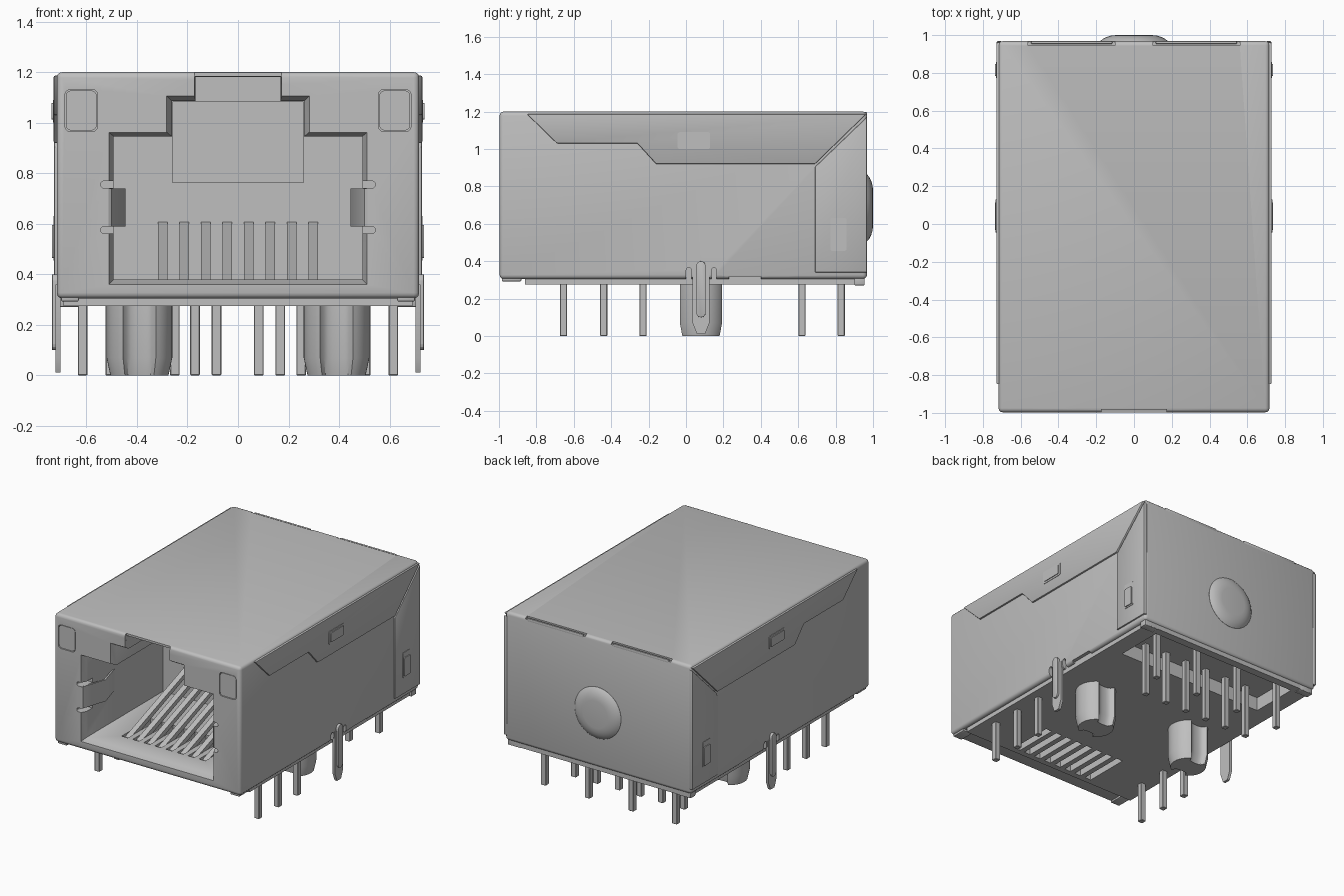
import bpy, bmesh, math
from mathutils import Vector

cube = bpy.data.objects.get("Cube")
if cube:
    bpy.data.objects.remove(cube, do_unlink=True)

grey = bpy.data.materials.new("light grey metal")
grey.use_nodes = True
COLOUR = (0.52, 0.52, 0.52, 1)
grey.diffuse_color = COLOUR
grey.node_tree.nodes["Principled BSDF"].inputs["Base Color"].default_value = COLOUR


def finish(name, bm, bevel=0, segments=2):
    bmesh.ops.recalc_face_normals(bm, faces=bm.faces)
    if bevel:
        bmesh.ops.bevel(bm, geom=bm.edges[:], offset=bevel, segments=segments,
                        profile=0.5, affect='EDGES', clamp_overlap=True)
    mesh = bpy.data.meshes.new(name)
    bm.to_mesh(mesh)
    bm.free()
    mesh.materials.append(grey)
    ob = bpy.data.objects.new(name, mesh)
    bpy.context.collection.objects.link(ob)
    return ob


def loft(name, rings, bevel=0, segments=2):
    """Closed solid through rings that have equal numbers of points."""
    bm = bmesh.new()
    rows = [[bm.verts.new(p) for p in r] for r in rings]
    n = len(rows[0])
    for a, b in zip(rows, rows[1:]):
        for i in range(n):
            bm.faces.new((a[i], a[(i + 1) % n], b[(i + 1) % n], b[i]))
    bm.faces.new(rows[0][::-1])
    bm.faces.new(rows[-1])
    return finish(name, bm, bevel, segments)


def box(name, x, y, z, bevel=0, segments=2):
    ring = [(x[0], y[0]), (x[1], y[0]), (x[1], y[1]), (x[0], y[1])]
    return loft(name, [[(a, b, h) for a, b in ring] for h in z], bevel, segments)


def side_prism(name, outline, x0, x1, bevel=0):
    """Outline in y, z pushed through x."""
    return loft(name, [[(x, y, z) for y, z in outline] for x in (x0, x1)], bevel)


def front_prism(name, outline, y0, y1):
    """Outline in x, z pushed through y."""
    return loft(name, [[(x, y, z) for x, z in outline] for y in (y0, y1)])


def rounded(cx, cz, w, h, r):
    pts = []
    for k, (sx, sz) in enumerate([(1, 1), (-1, 1), (-1, -1), (1, -1)]):
        for j in range(4):
            a = math.pi / 2 * (k + j / 3)
            pts.append((cx + sx * (w / 2 - r) + r * math.cos(a),
                        cz + sz * (h / 2 - r) + r * math.sin(a)))
    return pts


def cut(ob, cutter, keep=False):
    mod = ob.modifiers.new("cut", 'BOOLEAN')
    mod.operation, mod.solver, mod.object = 'DIFFERENCE', 'EXACT', cutter
    bpy.context.view_layer.update()
    dg = bpy.context.evaluated_depsgraph_get()
    mesh = bpy.data.meshes.new_from_object(ob.evaluated_get(dg))
    ob.modifiers.clear()
    ob.data = mesh
    cutter.hide_render = True
    if not keep:
        bpy.data.objects.remove(cutter, do_unlink=True)


# Metal shell and the plastic base below it
shell = box("shell", (-0.717, 0.717), (-0.997, 0.968), (0.305, 1.2), 0.022, 3)
base = box("housing_base", (-0.69, 0.69), (-0.86, 0.955), (0.275, 0.345))


# Stepped plug opening with a chamfered lip
def opening(w, low, shoulder, w2, mid, w3, top):
    half = [(w, low), (w, shoulder), (w2, shoulder), (w2, mid), (w3, mid), (w3, top)]
    return half + [(-x, z) for x, z in reversed(half)]


outer = opening(0.51, 0.36, 0.962, 0.282, 1.105, 0.172, 1.185)
inner = opening(0.492, 0.38, 0.945, 0.262, 1.085, 0.168, 1.18)
cut(shell, loft("cavity_cutter", [[(x, y, z) for x, z in o] for y, o in
                                 ((-1.1, outer), (-0.995, outer), (-0.965, inner), (-0.12, inner))]))
cut(shell, box("front_lip_cutter", (-0.172, 0.172), (-1.1, -0.983), (1.15, 1.3)))

# Contact slots through the floor
XS = [-0.298 + i * 0.0852 for i in range(8)]
for x in XS:
    c = box("slot_cutter", (x - 0.024, x + 0.024), (-0.82, -0.5), (0.2, 0.5))
    cut(shell, c, keep=True)
    cut(base, c)

# Pin recess in the underside
c = box("recess_cutter", (-0.57, 0.57), (0.56, 0.9), (0.2, 0.37))
cut(shell, c, keep=True)
cut(base, c)

for s in (-1, 1):
    # Light windows: cut in the front with a panel just below the surface
    cut(shell, front_prism("window_cutter", rounded(s * 0.62, 1.048, 0.13, 0.166, 0.022), -1.1, -0.985))
    front_prism("light_window", rounded(s * 0.62, 1.048, 0.122, 0.158, 0.02), -0.994, -0.98)
    # Rear top slots
    cut(shell, box("top_slot_cutter", sorted((s * 0.1, s * 0.56)), (0.945, 0.99), (1.186, 1.3)))
    box("rear_fold_bar", sorted((s * 0.115, s * 0.545)), (0.953, 0.968), (1.17, 1.197), 0.005)
    # Relief notches at the spring and ground tab
    for z in (0.575, 0.755):
        cut(shell, front_prism("ear_cutter", rounded(s * 0.51, z, 0.066, 0.028, 0.012), -1.1, -0.9))
    for y in (0.015, 0.15):
        cut(shell, side_prism("notch_cutter", rounded(y, 0.31, 0.028, 0.11, 0.013), s * 0.69, s * 0.8))
    cut(shell, box("foot_cutter", sorted((s * 0.68, s * 0.8)), (0.23, 0.4), (0.2, 0.317)))

# Back wall block above the contacts
box("latch_stop", (-0.26, 0.26), (-0.19, -0.1), (0.762, 1.084))

# Sloping spring contacts with foot bends
for x in XS:
    side_prism("contact", [(-0.81, 0.335), (-0.79, 0.365), (-0.1, 0.615), (-0.1, 0.585), (-0.77, 0.335)],
               x - 0.019, x + 0.019)

# Side plates, springs and tabs on both sides
COVER = [(-0.85, 1.186), (-0.69, 1.03), (-0.26, 1.03), (-0.16, 0.92), (0.69, 0.92), (0.963, 1.186)]
FLAP = [(0.69, 0.34), (0.968, 0.34), (0.968, 1.172), (0.69, 0.905)]
for s in (-1, 1):
    side_prism("cover_side", COVER, s * 0.70, s * 0.729, 0.006)
    side_prism("rear_flap", FLAP, s * 0.70, s * 0.727, 0.006)
    side_prism("cover_latch", rounded(0.042, 1.045, 0.175, 0.09, 0.012), s * 0.71, s * 0.732)
    side_prism("cover_latch_face", rounded(0.042, 1.045, 0.145, 0.065, 0.008), s * 0.71, s * 0.737)
    side_prism("flap_window", rounded(0.815, 0.543, 0.085, 0.175, 0.008), s * 0.71, s * 0.730)
    side_prism("flap_latch", rounded(0.815, 0.53, 0.065, 0.13, 0.006), s * 0.71, s * 0.736)

    # Grounding spring folded into the opening
    path = [(0.512, -0.998), (0.50, -0.99), (0.445, -0.82), (0.49, -0.66), (0.50, -0.66), (0.458, -0.82)]
    loft("side_spring", [[(s * x, y, z) for x, y in path] for z in (0.59, 0.74)])

    # Board-lock tab with a raised rib
    side_prism("ground_tab", [(0.035, 0.36), (0.035, 0.07), (0.058, 0.012), (0.102, 0.012),
                              (0.125, 0.07), (0.125, 0.36)], s * 0.703, s * 0.722)
    side_prism("ground_tab_rib", rounded(0.08, 0.25, 0.05, 0.30, 0.024), s * 0.71, s * 0.735, 0.004)

    # Lower corner edges of the shell
    box("front_foot", sorted((s * 0.63, s * 0.70)), (-0.985, -0.88), (0.292, 0.33), 0.006)
    box("rear_foot", sorted((s * 0.60, s * 0.705)), (0.90, 0.955), (0.27, 0.33), 0.006)

    # Grooved locating peg
    cx, cy = s * 0.39, 0.08

    def peg_ring(r, z):
        ring = []
        for i in range(48):
            a = 2 * math.pi * i / 48
            x, y = r * math.cos(a), r * math.sin(a)
            if abs(x) < 0.055:
                y = math.copysign(abs(y) - 0.7 * math.sqrt(0.055 ** 2 - x * x) - 0.012, y)
            ring.append((cx + x, cy + y, z))
        return ring
    loft("locating_peg", [peg_ring(0.115, 0), peg_ring(0.13, 0.07), peg_ring(0.13, 0.3)])

# Solder pins
PINS = [(s * 0.615, y) for s in (-1, 1) for y in (-0.655, -0.44, -0.23)]
PINS += [(x, 0.83) for x in (-0.505, -0.17, 0.167, 0.505)]
PINS += [(x, 0.62) for x in (-0.42, -0.25, -0.085, 0.082, 0.25, 0.42)]
for x, y in PINS:
    box("solder_pin", (x - 0.019, x + 0.019), (y - 0.019, y + 0.019), (0, 0.4), 0.003, 1)

# Round embossed dome on the back
loft("rear_dome", [[(r * math.cos(a), y, 0.685 + r * math.sin(a))
                    for a in (2 * math.pi * i / 48 for i in range(48))]
                   for r, y in ((0.178, 0.955), (0.178, 0.969), (0.165, 0.98), (0.145, 0.99),
                                (0.122, 0.997), (0.095, 1.0))])

# Smooth rounded edges, keep flat faces crisp
for ob in bpy.context.scene.objects:
    ob.select_set(ob.type == 'MESH')
    if ob.type == 'MESH':
        bpy.context.view_layer.objects.active = ob
bpy.ops.object.shade_smooth_by_angle(angle=math.radians(35))
